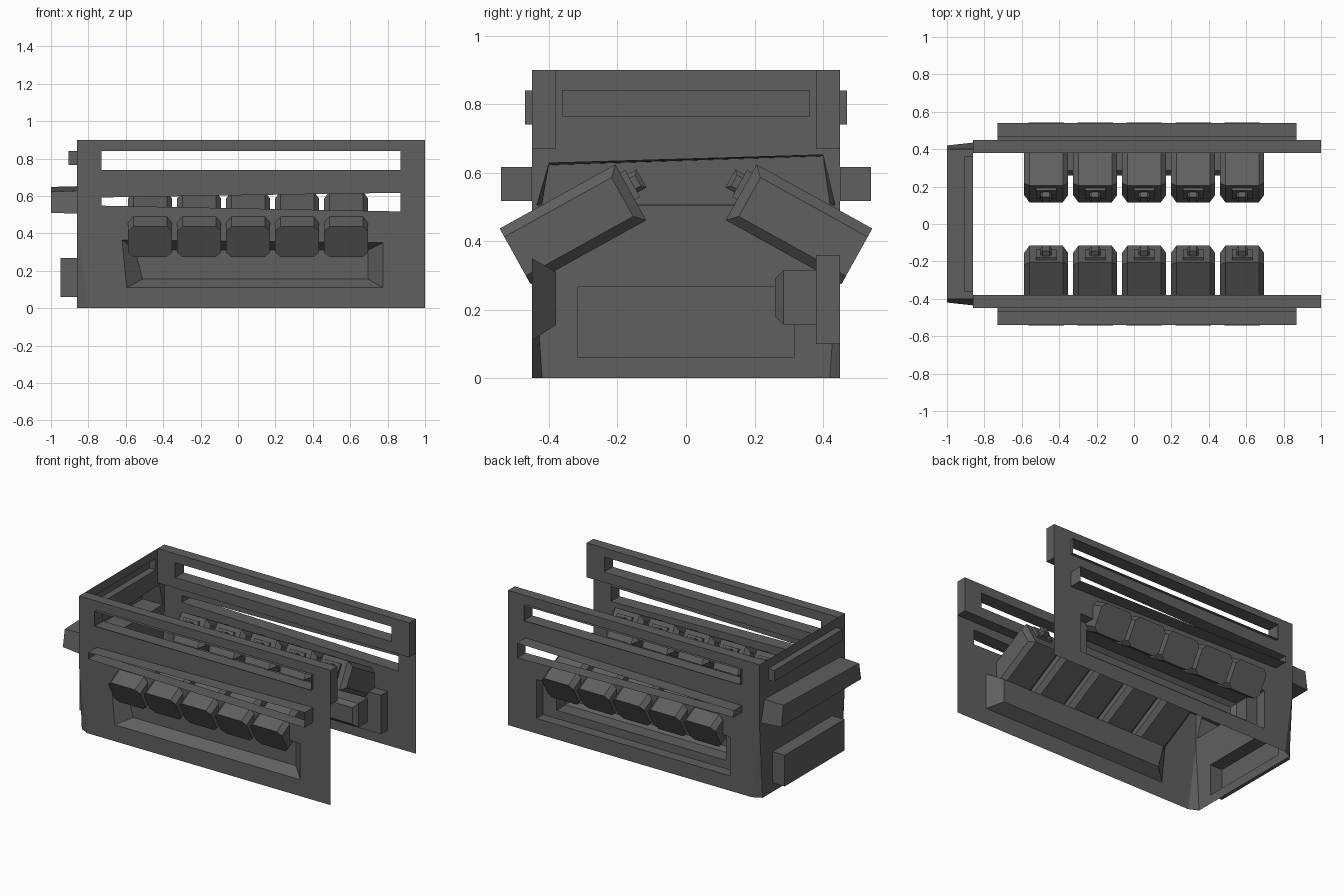
import bpy, bmesh, math
from mathutils import Matrix, Vector

old = bpy.data.objects.get("Cube")
if old:
    bpy.data.objects.remove(old, do_unlink=True)

grey = bpy.data.materials.new("dark_grey")
grey.use_nodes = True
colour = (0.115, 0.115, 0.115, 1)
grey.diffuse_color = colour
grey.node_tree.nodes["Principled BSDF"].inputs["Base Color"].default_value = colour


def finish(bm, name):
    bmesh.ops.remove_doubles(bm, verts=bm.verts, dist=0.0001)
    bmesh.ops.recalc_face_normals(bm, faces=bm.faces)
    mesh = bpy.data.meshes.new(name)
    bm.to_mesh(mesh)
    bm.free()
    mesh.materials.append(grey)
    obj = bpy.data.objects.new(name, mesh)
    bpy.context.collection.objects.link(obj)
    return obj


def loft(name, loops, cap=False):
    """Skin four-cornered loops one after another, optionally closing the last."""
    bm = bmesh.new()
    rings = [[bm.verts.new(p) for p in loop] for loop in loops]
    for a, b in zip(rings, rings[1:]):
        for i in range(4):
            j = (i + 1) % 4
            bm.faces.new((a[i], a[j], b[j], b[i]))
    if cap:
        bm.faces.new(rings[-1])
    return finish(bm, name)


def rect(a0, a1, z0, z1):
    return [(a0, z0), (a1, z0), (a1, z1), (a0, z1)]


def on_side(y, shape):
    return [(x, y, z) for x, z in shape]


def on_end(x, shape):
    return [(x, y, z) for y, z in shape]


def inset(shape, d):
    (ax, az), (bx, bz), (cx, cz), (dx, dz) = shape
    return [(ax + d, az + d), (bx - d, bz + d), (cx - d, cz - d), (dx + d, dz - d)]


# Profiles in the plane of the long walls
BACK, WALL, INNER = -0.86, 0.45, 0.38
rail = rect(BACK, 1, 0.67, 0.9)
rail_slot = rect(-0.73, 0.87, 0.74, 0.84)
middle = rect(BACK, 1, 0.45, 0.67)
middle_slot = [(-0.73, 0.548), (0.87, 0.517), (0.87, 0.617), (-0.73, 0.592)]
lower = [(-0.8, 0), (1, 0), (1, 0.45), (BACK, 0.45)]
front_recess = [(-0.595, 0.11), (0.775, 0.11), (0.775, 0.35), (-0.62, 0.365)]
front_floor = [(-0.51, 0.155), (0.695, 0.155), (0.695, 0.31), (-0.55, 0.31)]
back_recess = rect(-0.64, 0.79, 0.1, 0.36)
back_floor = rect(-0.56, 0.69, 0.155, 0.315)

for side, s in (("front", -1), ("back", 1)):
    # Slotted top rail with a shallow collar
    loft(side + "_top_rail", [on_side(s * INNER, rail), on_side(s * WALL, rail),
                              on_side(s * WALL, rail_slot), on_side(s * INNER, rail_slot),
                              on_side(s * INNER, rail)])
    loft(side + "_rail_collar", [on_side(s * WALL, rail_slot), on_side(s * 0.47, rail_slot)])
    # Slotted middle wall with a deep projecting hood
    loft(side + "_middle_wall", [on_side(s * WALL, middle), on_side(s * WALL, middle_slot),
                                 on_side(s * 0.54, middle_slot)])
    # Lower wall with its pressed-in recess
    if s < 0:
        loops = [on_side(-WALL, lower), on_side(-WALL, front_recess),
                 on_side(-INNER, front_floor)]
    else:
        loops = [on_side(WALL, lower), on_side(WALL, back_recess),
                 on_side(INNER, back_recess), on_side(INNER, back_floor),
                 on_side(0.285, back_floor), on_side(0.26, inset(back_floor, 0.025))]
    loft(side + "_lower_wall", loops, cap=True)
    # Tapered corner chamfer
    bm = bmesh.new()
    bm.faces.new([bm.verts.new(p) for p in
                  ((-0.8, s * WALL, 0), (BACK, s * 0.42, 0), (BACK, s * WALL, 0.45))])
    finish(bm, side + "_corner_chamfer")

# Closed end with three hollow boxes pushed outward
end_lower = [(-0.42, 0), (0.42, 0), (WALL, 0.45), (-WALL, 0.45)]
end_handle = [(-0.435, 0.505), (0.435, 0.505), (0.4, 0.652), (-0.4, 0.628)]
handle_face = [(-0.42, 0.51), (0.42, 0.51), (0.4, 0.648), (-0.4, 0.622)]
low_box = rect(-0.315, 0.315, 0.06, 0.268)
top_box = rect(-0.36, 0.36, 0.765, 0.84)
for name, outer, inner, face, x in (
        ("end_lower_panel", end_lower, low_box, low_box, -0.95),
        ("end_handle_panel", rect(-WALL, WALL, 0.45, 0.67), end_handle, handle_face, -1),
        ("end_top_panel", rect(-WALL, WALL, 0.67, 0.9), top_box, top_box, -0.905)):
    loft(name, [on_end(BACK, outer), on_end(BACK, inner), on_end(x, face)], cap=True)


def tilted_box(name, size, offset, place, inner_dir=0, bevel=0):
    """Box in the seat's own frame; inner_dir marks the end to chamfer."""
    bm = bmesh.new()
    bmesh.ops.create_cube(bm, size=1)
    bmesh.ops.scale(bm, vec=size, verts=bm.verts)
    if bevel:
        edges = []
        for e in bm.edges:
            along = e.verts[1].co - e.verts[0].co
            mid = (e.verts[0].co + e.verts[1].co) / 2
            if abs(along.y) > 0.01 or (abs(along.z) > 0.01 and mid.y * inner_dir > 0):
                edges.append(e)
        bmesh.ops.bevel(bm, geom=edges, offset=bevel, segments=1, affect='EDGES')
    bmesh.ops.translate(bm, vec=offset, verts=bm.verts)
    bmesh.ops.transform(bm, matrix=place, verts=bm.verts)
    finish(bm, name)


# Two rows of tilted blocks passing through the walls
for side, s in (("front", -1), ("back", 1)):
    for i in range(5):
        place = (Matrix.Translation(Vector((-0.47 + 0.262 * i, s * 0.33, 0.449)))
                 @ Matrix.Rotation(math.radians(-29 * s), 4, 'X'))
        tag = side + "_block_" + str(i + 1)
        tilted_box(tag, (0.235, 0.386, 0.186), (0, 0, 0), place, -s, 0.028)
        tilted_box(tag + "_socket", (0.11, 0.05, 0.09), (0, -s * 0.185, 0.02), place)
        tilted_box(tag + "_knob", (0.06, 0.08, 0.06), (0, -s * 0.2, 0.02), place, -s, 0.012)
